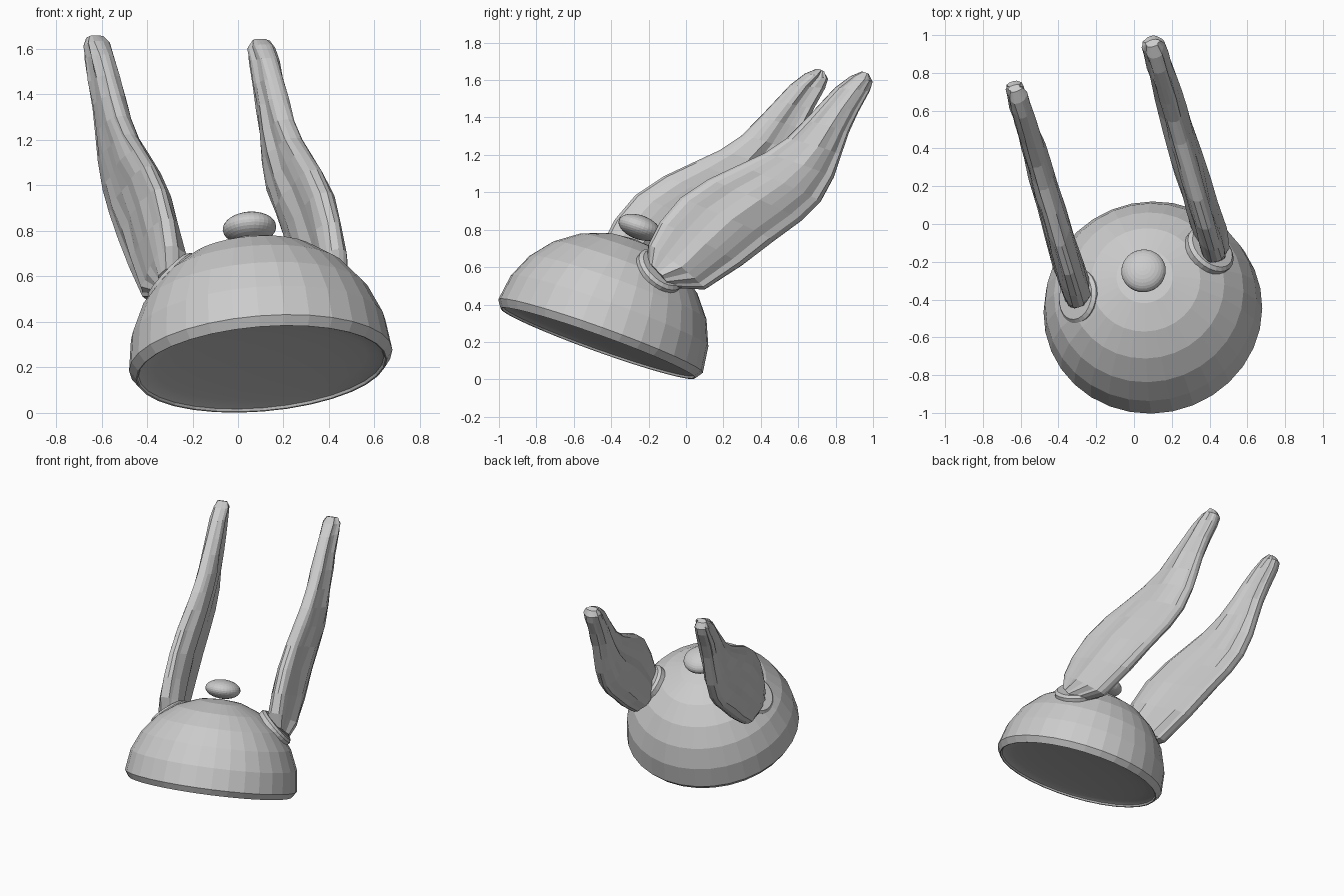
import bpy
import bmesh
import math
import random
from mathutils import Vector

random.seed(4)
if "Cube" in bpy.data.objects:
    bpy.data.objects.remove(bpy.data.objects["Cube"], do_unlink=True)

grey = bpy.data.materials.new("plain_grey")
grey.use_nodes = True
grey.diffuse_color = (0.6, 0.6, 0.6, 1)
grey.node_tree.nodes["Principled BSDF"].inputs["Base Color"].default_value = (0.6, 0.6, 0.6, 1)

CENTRE = Vector((0.10, -0.457, 0.231))      # middle of the rim
UP = Vector((-0.08, 0.337, 0.938)).normalized()


def finish(name, bm):
    bmesh.ops.remove_doubles(bm, verts=bm.verts, dist=0.0005)
    bmesh.ops.recalc_face_normals(bm, faces=bm.faces)
    mesh = bpy.data.meshes.new(name)
    bm.to_mesh(mesh)
    bm.free()
    mesh.materials.append(grey)
    obj = bpy.data.objects.new(name, mesh)
    bpy.context.scene.collection.objects.link(obj)
    return obj


def skin(bm, rings):
    """Join successive closed rings of points with quads."""
    rows = [[bm.verts.new(p) for p in ring] for ring in rings]
    n = len(rows[0])
    for a, b in zip(rows, rows[1:]):
        for i in range(n):
            j = (i + 1) % n
            bm.faces.new((a[i], a[j], b[j], b[i]))
    return rows


def lathe(name, profile, origin, axis, sides):
    """Revolve (radius, height) points about an axis."""
    turn = Vector((0, 0, 1)).rotation_difference(axis)
    angles = [math.tau * i / sides for i in range(sides)]
    rings = [[origin + turn @ Vector((r * math.cos(a), r * math.sin(a), h))
              for a in angles] for r, h in profile]
    bm = bmesh.new()
    skin(bm, rings)
    bmesh.ops.dissolve_degenerate(bm, dist=0.0001, edges=bm.edges)
    return finish(name, bm)


# Bowl: dome, bevelled lip and shallow hollow underside
R, H = 0.581, 0.552
bowl = [(R * math.sin(math.radians(t)), H * math.cos(math.radians(t)))
        for t in range(0, 91, 15)]
bowl += [(0.553, -0.041), (0.547, -0.039)]
bowl += [(0.541 * math.cos(math.radians(t)), -0.028 + 0.03 * math.sin(math.radians(t)))
         for t in range(0, 91, 15)]
bowl_obj = lathe("bowl", bowl, CENTRE, UP, 32)
for face in bowl_obj.data.polygons:         # only the hollow is smooth
    face.use_smooth = face.normal.dot(UP) < -0.8 and (face.center - CENTRE).dot(UP) > -0.034

# Flattened knob on the crown
knob = [(0.118 * math.sin(math.pi * i / 16), 0.064 * math.cos(math.pi * i / 16))
        for i in range(17)]
lathe("crown_knob", knob, CENTRE + UP * 0.62, UP, 32)

# Mounting discs on the sides of the bowl
disc = [(0, -0.04), (0.14, -0.04), (0.143, 0.012), (0.125, 0.028), (0, 0.028)]
for side, out in (("left", (0.30, 0.315, 0.355)), ("right", (-0.39, 0.07, 0.365))):
    spot = Vector((0.10, -0.455, 0.225)) + Vector(out)
    lathe(side + "_disc", disc, spot, Vector(out).normalized(), 24)

# Wing outline as (y, z) pairs: leading edge and trailing edge
lead = [(-.20, .62), (-.20, .72), (-.14, .84), (-.03, .97), (.12, 1.07), (.28, 1.145),
        (.42, 1.21), (.54, 1.29), (.635, 1.385), (.715, 1.47), (.80, 1.56), (.88, 1.62), (.94, 1.645)]
trail = [(-.10, .49), (.10, .48), (.30, .61), (.47, .74), (.62, .85), (.72, .95),
         (.79, 1.08), (.83, 1.20), (.87, 1.32), (.92, 1.43), (.98, 1.54), (.995, 1.59), (.975, 1.63)]
FLAT = Vector((0.96, 0.28, 0))              # across the thin direction
SIDES = 24


def wing(name, shift):
    grooves = [random.uniform(-0.2, 0.2) for _ in range(SIDES)]
    rings = []
    for k, (a, b) in enumerate(zip(lead, trail)):
        thick = 0.08 - 0.0025 * k
        if k == 0:
            thick = 0.07
        if k == len(lead) - 1:
            thick = 0.035
        ring = []
        for i in range(SIDES):
            ang = math.tau * i / SIDES
            mix = (1 - math.cos(ang)) / 2
            y, z = (p + (q - p) * mix for p, q in zip(a, b))
            x = 0.443 - 0.298 * (y + 0.2)
            # feather ridges run along the wing with slight roughness
            ridge = 1 + grooves[i] + random.uniform(-0.1, 0.1)
            bulge = math.copysign(abs(math.sin(ang)) ** 0.75, math.sin(ang))
            ring.append(Vector((x, y, z)) + FLAT * thick * bulge * ridge + shift)
        rings.append(ring)
    bm = bmesh.new()
    rows = skin(bm, rings)
    for end in (rows[0], rows[-1]):
        bm.faces.new(end)
    return finish(name, bm)


wing("left_wing", Vector((0, 0, 0)))
wing("right_wing", Vector((-0.73, -0.24, 0.015)))
